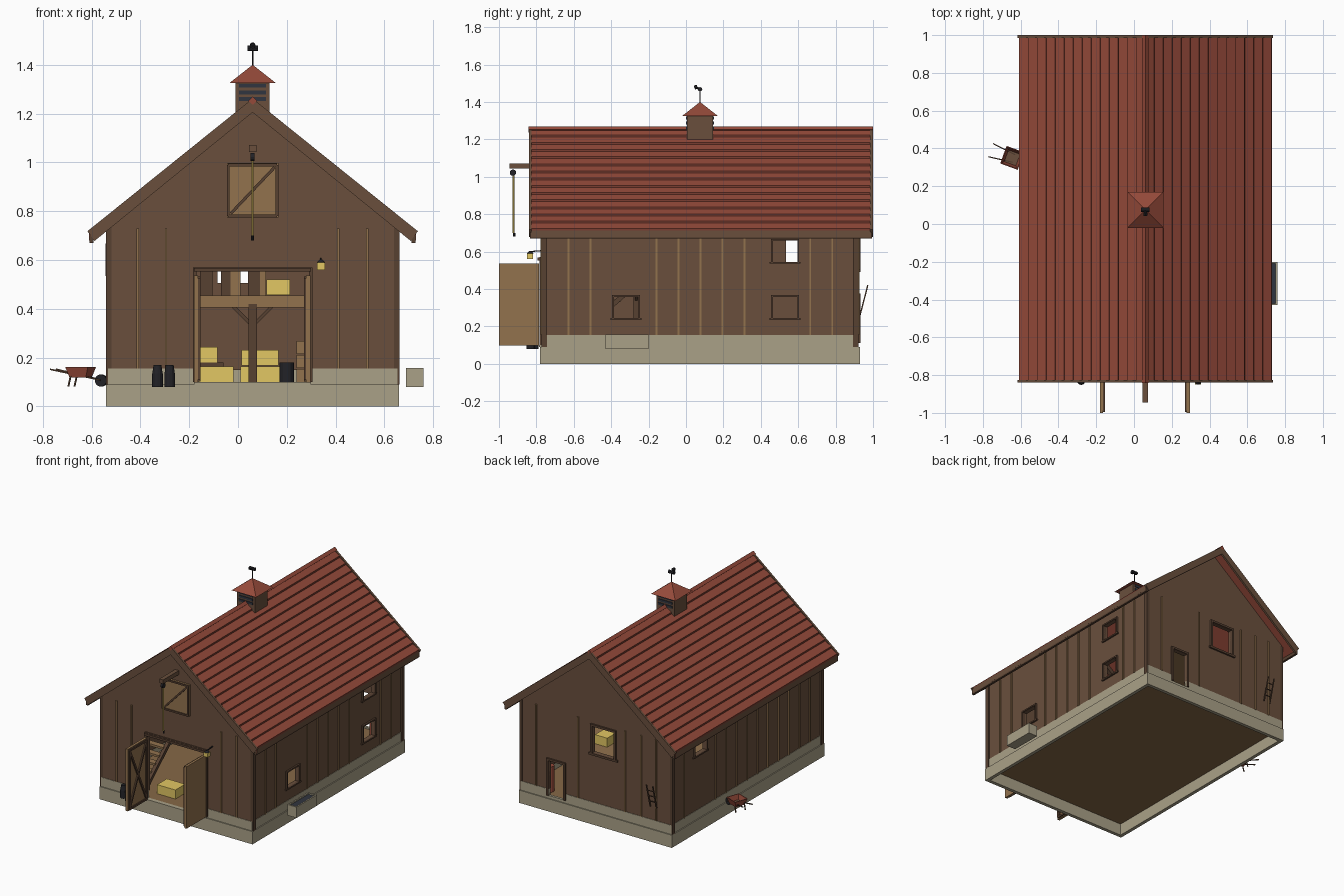
import bpy, bmesh, math
from mathutils import Vector, Matrix

cube = bpy.data.objects.get("Cube")
if cube:
    bpy.data.objects.remove(cube)


def material(name, r, g, b):
    m = bpy.data.materials.new(name)
    m.use_nodes = True
    m.diffuse_color = (r, g, b, 1)
    m.node_tree.nodes["Principled BSDF"].inputs["Base Color"].default_value = (r, g, b, 1)
    return m


WALL = material("barn brown", .142, .078, .046)
TRIM = material("dark trim brown", .095, .052, .031)
WOOD = material("light wood", .29, .17, .076)
ROOF = material("roof red", .3, .068, .042)
SEAM = material("roof seam", .17, .042, .027)
STONE = material("pale stone", .4, .355, .245)
HAY = material("hay yellow", .76, .57, .125)
IRON = material("black iron", .016, .016, .02)
SLATE = material("slate blue", .03, .035, .05)
FLOORING = material("floor wood", .24, .137, .062)

CX = .06                      # barn centre line
X0, X1, Y0, Y1 = -.53, .65, -.77, .92
FLOOR = .1


def slope(d):
    """Height of the roof deck at a distance from the ridge."""
    return 1.25 - .8 * d


def finish(bm, name, *mats):
    bmesh.ops.recalc_face_normals(bm, faces=bm.faces)
    me = bpy.data.meshes.new(name)
    bm.to_mesh(me)
    bm.free()
    for m in mats:
        me.materials.append(m)
    ob = bpy.data.objects.new(name, me)
    bpy.context.collection.objects.link(ob)
    return ob


def box(name, x0, x1, y0, y1, z0, z1, mat):
    bm = bmesh.new()
    mx = Matrix.Translation(((x0 + x1) / 2, (y0 + y1) / 2, (z0 + z1) / 2))
    bmesh.ops.create_cube(bm, size=1, matrix=mx @ Matrix.Diagonal((x1 - x0, y1 - y0, z1 - z0, 1)))
    return finish(bm, name, mat)


def rod(name, p, q, r, mat, r2=None, sides=8, turn=0):
    """Tapered bar from p to q."""
    p, q = Vector(p), Vector(q)
    bm = bmesh.new()
    mx = Matrix.Translation((p + q) / 2) @ (q - p).to_track_quat('Z', 'Y').to_matrix().to_4x4()
    bmesh.ops.create_cone(bm, cap_ends=True, segments=sides, radius1=r, radius2=r if r2 is None else r2,
                          depth=(q - p).length, matrix=mx @ Matrix.Rotation(turn, 4, 'Z'))
    return finish(bm, name, mat)


def plank(name, p, q, w, mat):
    return rod(name, p, q, w * .7, mat, sides=4, turn=math.pi / 4)


def prism(name, pts, y0, y1, mats, pick=lambda i: 0):
    """Extrude an x-z outline along y; pick chooses the material of each side."""
    bm = bmesh.new()
    a = [bm.verts.new((x, y0, z)) for x, z in pts]
    b = [bm.verts.new((x, y1, z)) for x, z in pts]
    bm.faces.new(a)
    bm.faces.new(b)
    for i in range(len(pts)):
        j = (i + 1) % len(pts)
        bm.faces.new((a[i], a[j], b[j], b[i])).material_index = pick(i)
    return finish(bm, name, *mats)


def cut(ob, cutter):
    mod = ob.modifiers.new("opening", 'BOOLEAN')
    mod.operation, mod.solver, mod.object = 'DIFFERENCE', 'EXACT', cutter
    cutter.hide_render = True
    bpy.context.view_layer.objects.active = ob
    bpy.ops.object.modifier_apply(modifier=mod.name)
    bpy.data.objects.remove(cutter)


def gable(t, base, top):
    e = (X1 - X0) / 2 - t
    return [(CX - e, base), (CX + e, base), (CX + e, top - .8 * e), (CX, top), (CX - e, top - .8 * e)]


# Hollow foundation and plank floor
for name, g, z0, z1 in (("foundation_footing", .01, 0, .09), ("foundation_sill", .003, .09, .155)):
    ring = box(name, X0 - g, X1 + g, Y0 - g, Y1 + g, z0, z1, STONE)
    cut(ring, box("cutter", X0 + .015, X1 - .015, Y0 + .015, Y1 - .015, -1, 1, STONE))
    if z0:
        cut(ring, box("cutter", -.17, .29, -.9, -.7, FLOOR, 1, STONE))
        cut(ring, box("cutter", .31, .43, .85, 1, FLOOR + .01, 1, STONE))
box("plank_floor", X0 + .015, X1 - .015, Y0 + .015, Y1 - .015, .085, FLOOR, FLOORING)
box("threshold", -.18, .3, Y0 - .015, Y0 + .04, .09, FLOOR, STONE)

# Walls, open to the roof, with every opening cut through
walls = prism("walls", gable(0, .15, 1.215), Y0, Y1, [WALL])
cut(walls, prism("cutter", gable(.025, .1, 1.35), Y0 + .025, Y1 - .025, [WALL]))
east = [(-.32, .3), (.53, .3), (.53, .6)]
west = [(.6, .6)]
cut(walls, box("cutter", -.17, .29, -.9, -.7, 0, .555, WALL))
cut(walls, box("cutter", -.085, .085, .85, 1, .505, .695, WALL))
cut(walls, box("cutter", .31, .43, .85, 1, .1, .36, WALL))
for x, holes in ((X1, east), (X0, west)):
    for y, z in holes:
        cut(walls, box("cutter", x - .06, x + .06, y - .065, y + .065, z - .055, z + .058, WALL))


# Window and door surrounds
def frame(name, along, face, c, z0, z1, half, w=.015, sill=True):
    def part(n, a, b, lo, hi):
        f0, f1 = face - .012, face + .012
        if along == 'x':
            box(name + n, a, b, f0, f1, lo, hi, TRIM)
        else:
            box(name + n, f0, f1, a, b, lo, hi, TRIM)
    for s, n in ((-1, "_jamb_a"), (1, "_jamb_b")):
        e = c + s * half
        part(n, min(e, e + s * w), max(e, e + s * w), z0, z1)
    part("_head", c - half - w, c + half + w, z1, z1 + w)
    if sill:
        part("_sill", c - half - w * 1.8, c + half + w * 1.8, z0 - w, z0)


for x, holes in ((X1, east), (X0, west)):
    for y, z in holes:
        frame("side_window", 'y', x, y, z - .055, z + .058, .065, .01)
frame("back_window", 'x', Y1, 0, .505, .695, .085)
frame("back_door", 'x', Y1, .37, .11, .36, .06, sill=False)
frame("barn_door", 'x', Y0, CX, FLOOR, .555, .23, sill=False)
box("door_rail", -.18, .3, Y0 - .025, Y0 - .012, .553, .568, TRIM)

# Wall battens and corner boards
for x in (-.41, -.295, .41, .53):
    box("front_batten", x - .005, x + .005, Y0 - .008, Y0, .155, .73, WOOD)
for x in (-.41, -.295, -.17, .2, .53):
    box("back_batten", x - .005, x + .005, Y1, Y1 + .008, .155, .73, WOOD)
for s, x, holes in ((1, X1, east), (-1, X0, west)):
    for i in range(14):
        y = -.628 + i * .1175
        if y < Y1 and all(abs(y - h[0]) > .12 for h in holes):
            box("side_batten", min(x, x + s * .008), max(x, x + s * .008), y - .005, y + .005, .155, .735, WOOD)
    for y in (Y0 + .012, Y1 - .012):
        box("corner_board", x - .011, x + .011, y - .014, y + .014, .09, .735, TRIM)

# Stepped roof, one sawtooth outline per side
COURSES, HALF = 14, .67
for s in (-1, 1):
    pts = [(0, 1.215), (HALF, slope(HALF) - .035)]
    for i in range(COURSES):
        d = HALF * (1 - i / COURSES)
        pts += [(d, slope(d)), (d - .002, slope(d - .002) + .009)]
    pts.append((0, 1.255))
    last = len(pts) - 1
    prism("roof_slope", [(CX + s * d, z) for d, z in pts], -.83, .99, [ROOF, SEAM, WALL],
          lambda i: 2 if i == 1 else int(1 < i < last and i % 2 == 0))
    rake = [(0, 1.262), (.677, .718), (.648, .678), (0, 1.205)]
    for y, n in ((-.84, "front_rake_board"), (.985, "back_rake_board")):
        prism(n, [(CX + s * d, z) for d, z in rake], y, y + .015, [WALL])
    e = CX + s * .66
    box("eave_fascia", e - .008, e + .008, -.835, .995, .67, .7, TRIM)
prism("ridge_cap", [(CX - .018, 1.252), (CX, 1.236), (CX + .018, 1.252), (CX, 1.27)], -.842, 1, [ROOF])
for y in (-.45, -.1, .3, .65):
    for s in (-1, 1):
        plank("rafter", (CX, y, 1.19), (CX + s * .56, y, .742), .03, TRIM)

# Cupola with louvres and weather vane
VY = .075
box("cupola_body", CX - .07, CX + .07, VY - .07, VY + .07, 1.18, 1.33, WALL)
for s in (-1, 1):
    for i in range(3):
        z = 1.252 + i * .027
        y = VY + s * .072
        box("cupola_louvre", CX - .055, CX + .055, y - .004, y + .004, z, z + .016, SLATE)
rod("cupola_roof", (CX, VY, 1.325), (CX, VY, 1.4), .135, ROOF, 0, 4, math.pi / 4)
rod("vane_pole", (CX, VY, 1.39), (CX, VY, 1.47), .003, IRON)
rod("vane_body", (CX - .022, VY, 1.468), (CX + .022, VY, 1.468), .012, IRON)
rod("vane_arrow", (CX, VY, 1.47), (CX, VY - .03, 1.48), .006, IRON)
rod("vane_head", (CX, VY - .03, 1.477), (CX, VY - .015, 1.482), .011, IRON)

# Hayloft door and hoist
box("loft_door", -.045, .165, Y0 - .012, Y0, .775, .997, WOOD)
for a, b in (((-.04, .78), (-.04, .99)), ((.16, .78), (.16, .99)), ((-.04, .78), (.16, .78)),
             ((-.04, .99), (.16, .99)), ((-.03, .79), (.15, .98))):
    plank("loft_door_brace", (a[0], Y0 - .014, a[1]), (b[0], Y0 - .014, b[1]), .012, TRIM)
box("hoist_beam", CX - .015, CX + .015, -.945, Y0, 1.043, 1.072, WALL)
rod("hoist_pulley", (CX - .008, -.925, 1.022), (CX + .008, -.925, 1.022), .017, IRON, sides=12)
rod("hoist_rope", (CX, -.922, 1.02), (CX, -.922, .7), .005, HAY, sides=6)
rod("hoist_hook", (CX, -.918, .68), (CX, -.918, .7), .006, IRON)

# Open barn doors, braced on their inner faces
for x, s in ((-.172, 1), (.288, -1)):
    ya, yb, za, zb = -.998, -.785, .098, .537
    box("barn_door_leaf", x - .009, x + .009, ya - .002, yb, za, zb, WOOD)
    f = x + s * .011
    lo, hi = za + .012, zb - .012
    l, r = ya + .01, yb - .01
    for a, b in (((l, lo), (l, hi)), ((r, lo), (r, hi)), ((l, lo), (r, lo)), ((l, hi), (r, hi)),
                 ((l, lo), (r, hi)), ((r, lo), (l, hi))):
        plank("barn_door_brace", (f, *a), (f, *b), .014, TRIM)

# Loft, posts, stair and hay inside
box("loft_floor", X0 + .025, .42, -.25, Y1 - .025, .42, .455, WOOD)
box("loft_beam", X0 + .025, X1 - .025, -.28, -.25, .405, .455, WOOD)
for y in (-.265, .35):
    box("loft_post", CX - .017, CX + .017, y - .017, y + .017, FLOOR, .42, TRIM)
    for s in (-1, 1):
        plank("post_brace", (CX, y, .33), (CX + s * .08, y, .41), .014, TRIM)
for x, w, mat in ((-.13, .025, TRIM), (-.05, .02, TRIM), (-.01, .02, WOOD), (.065, .025, TRIM), (.1, .015, WOOD)):
    box("loft_stud", x - w, x + w, -.24, -.22, .455, .62, mat)
for i in range(8):
    y, z = -.62 + i * .045, .13 + i * .04
    box("stair_tread", -.45, -.28, y, y + .045, z, z + .015, WOOD)
for x in (-.455, -.275):
    plank("stair_stringer", (x, -.63, .11), (x, -.26, .43), .025, TRIM)
for x, y, z, w in ((-.09, -.62, FLOOR, .072), (.09, -.15, FLOOR, .08), (.09, -.15, .168, .075),
                   (-.125, 0, .18, .04), (.165, .66, .456, .048)):
    box("hay_bale", x - w, x + w, y - .055, y + .055, z, z + .064, HAY)
box("hay_stand", -.16, -.06, -.05, .05, FLOOR, .18, TRIM)
rod("feed_barrel", (.2, -.45, FLOOR), (.2, -.45, .18), .03, IRON, sides=12)
rod("red_barrel", (.48, .84, FLOOR), (.48, .84, .28), .03, ROOF, sides=12)
for i in range(3):
    z = FLOOR + i * .057
    box("crate", .24, .28, -.5, -.4, z, z + .053, WOOD)

# Lantern, milk cans and trough
plank("lantern_arm", (.34, Y0, .605), (.34, -.835, .6), .006, IRON)
box("lantern", .324, .356, -.849, -.817, .56, .59, HAY)
rod("lantern_cap", (.34, -.833, .59), (.34, -.833, .602), .018, IRON, .005)
for x, y in ((-.33, -.81), (-.28, -.83)):
    rod("milk_can", (x, y, .08), (x, y, .135), .022, IRON, sides=12)
    rod("milk_can_neck", (x, y, .135), (x, y, .17), .021, IRON, .016, 12)
trough = box("water_trough", .688, .76, -.43, -.2, .08, .157, STONE)
cut(trough, box("cutter", .698, .75, -.42, -.21, .14, 1, STONE))
box("trough_water", .698, .75, -.42, -.21, .139, .148, SLATE)


# Wheelbarrow, laid out along its own axis
def wb(along, side, z):
    a = Vector((-.94, .34))
    return (-.645 + a.x * along + a.y * side, .35 + a.y * along - a.x * side, z)


TURN = math.pi / 4 - .35
tray = rod("barrow_tray", wb(0, 0, .118), wb(0, 0, .162), .05, ROOF, .07, 4, TURN)
cut(tray, rod("cutter", wb(0, 0, .124), wb(0, 0, .168), .046, ROOF, .066, 4, TURN))
rod("barrow_floor", wb(0, 0, .123), wb(0, 0, .128), .046, WALL, sides=4, turn=TURN)
rod("barrow_wheel", wb(-.09, -.008, .106), wb(-.09, .008, .106), .025, IRON, sides=16)
for s in (-.037, .037):
    plank("barrow_handle", wb(-.09, s * .3, .108), wb(.12, s, .152), .006, TRIM)
    plank("barrow_leg", wb(.03, s, .125), wb(.04, s, .082), .006, TRIM)

# Small leaning ladder at the back
for x in (-.42, -.37):
    plank("ladder_rail", (x, Y1 + .008, .25), (x, .972, .42), .007, TRIM)
for t in (.25, .5, .75):
    y, z = Y1 + .008 + t * .044, .25 + t * .17
    plank("ladder_rung", (-.42, y, z), (-.37, y, z), .005, TRIM)
